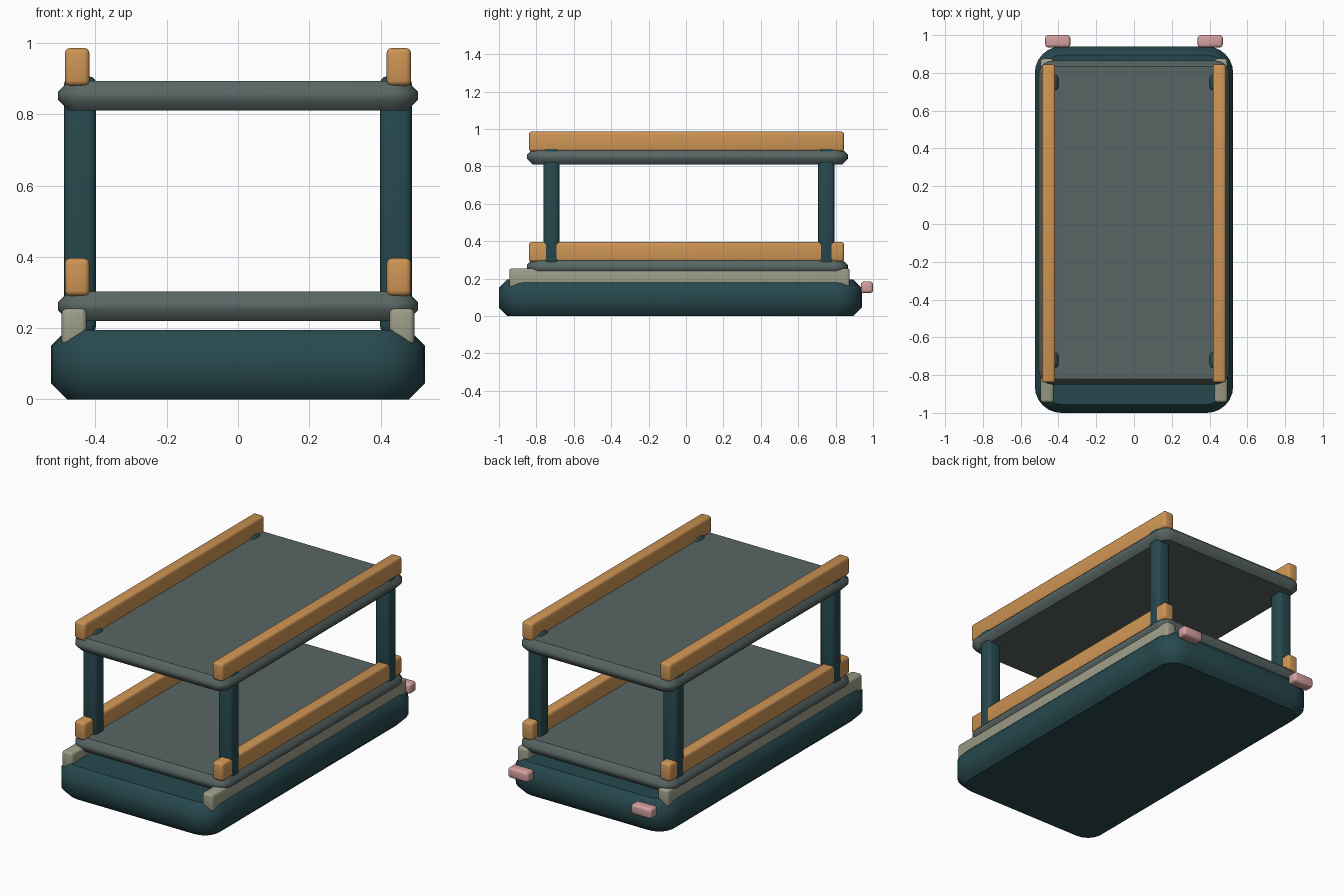
import bpy, bmesh, math
from mathutils import Vector

if "Cube" in bpy.data.objects:
    bpy.data.objects.remove(bpy.data.objects["Cube"], do_unlink=True)


def material(name, rgb):
    m = bpy.data.materials.new(name)
    m.use_nodes = True
    colour = (*rgb, 1.0)
    m.diffuse_color = colour
    m.node_tree.nodes["Principled BSDF"].inputs["Base Color"].default_value = colour
    return m


TEAL = material("dark teal", (0.02, 0.066, 0.076))
SLATE = material("slate grey", (0.098, 0.133, 0.127))
WOOD = material("warm orange", (0.62, 0.30, 0.09))
CREAM = material("stone grey", (0.34, 0.34, 0.25))
PINK = material("dusty pink", (0.66, 0.35, 0.35))


def box_mesh(low, high):
    """Plain box between two corners."""
    bm = bmesh.new()
    bmesh.ops.create_cube(bm, size=1)
    low, high = Vector(low), Vector(high)
    bmesh.ops.scale(bm, vec=high - low, verts=bm.verts)
    bmesh.ops.translate(bm, vec=(low + high) / 2, verts=bm.verts)
    return bm


def finish(bm, name, mat):
    for f in bm.faces:
        f.smooth = True
    mesh = bpy.data.meshes.new(name)
    bm.to_mesh(mesh)
    bm.free()
    mesh.materials.append(mat)
    obj = bpy.data.objects.new(name, mesh)
    bpy.context.collection.objects.link(obj)
    return obj


def slab(name, low, high, radius, chamfer, mat):
    """Slab with round plan corners and chamfered rims; flat caps stay crisp."""
    bm = box_mesh(low, high)
    upright = [e for e in bm.edges
               if abs(e.verts[0].co.z - e.verts[1].co.z) > 0.01]
    bmesh.ops.bevel(bm, geom=upright, offset=radius, segments=6,
                    profile=0.5, affect='EDGES')
    bm.normal_update()
    rims = [e for e in bm.edges
            if abs(e.verts[0].co.z - e.verts[1].co.z) < 0.001]
    bmesh.ops.bevel(bm, geom=rims, offset=chamfer, segments=1,
                    profile=0.5, affect='EDGES')
    bm.normal_update()
    for f in bm.faces:
        if abs(f.normal.z) > 0.99:
            for e in f.edges:
                e.smooth = False
    return finish(bm, name, mat)


def bar(name, low, high, bevel, mat):
    """Bar with softly rounded edges."""
    bm = box_mesh(low, high)
    bmesh.ops.bevel(bm, geom=list(bm.edges), offset=bevel, segments=3,
                    profile=0.5, affect='EDGES')
    obj = finish(bm, name, mat)
    bpy.ops.object.select_all(action='DESELECT')
    obj.select_set(True)
    bpy.context.view_layer.objects.active = obj
    bpy.ops.object.shade_smooth_by_angle(angle=math.radians(35))
    return obj


def bar_pair(name, x, y, z, bevel, mat):
    """The same bar on the left (+x) and right (-x) side."""
    bar("left_" + name, (x[0], y[0], z[0]), (x[1], y[1], z[1]), bevel, mat)
    bar("right_" + name, (-x[1], y[0], z[0]), (-x[0], y[1], z[1]), bevel, mat)


# Base block
slab("base", (-0.525, -1.0, 0), (0.525, 0.94, 0.195), 0.14, 0.045, TEAL)

# Runners between base and lower deck
bar_pair("runner", (0.425, 0.495), (-0.945, 0.875), (0.15, 0.255), 0.015, CREAM)

# Two decks, each with a pair of side rails
for level, z in (("lower", 0.22), ("upper", 0.81)):
    slab(level + "_deck", (-0.505, -0.85, z), (0.505, 0.865, z + 0.083),
         0.075, 0.03, SLATE)
    bar_pair(level + "_rail", (0.417, 0.486), (-0.84, 0.845),
             (z + 0.07, z + 0.176), 0.015, WOOD)

# Corner posts
for place, y in (("front", -0.72), ("back", 0.75)):
    bar_pair(place + "_post", (0.398, 0.488), (y - 0.043, y + 0.043),
             (0.185, 0.907), 0.022, TEAL)

# Rear pegs
bar_pair("rear_peg", (0.337, 0.47), (0.935, 1.0), (0.123, 0.184), 0.015, PINK)
